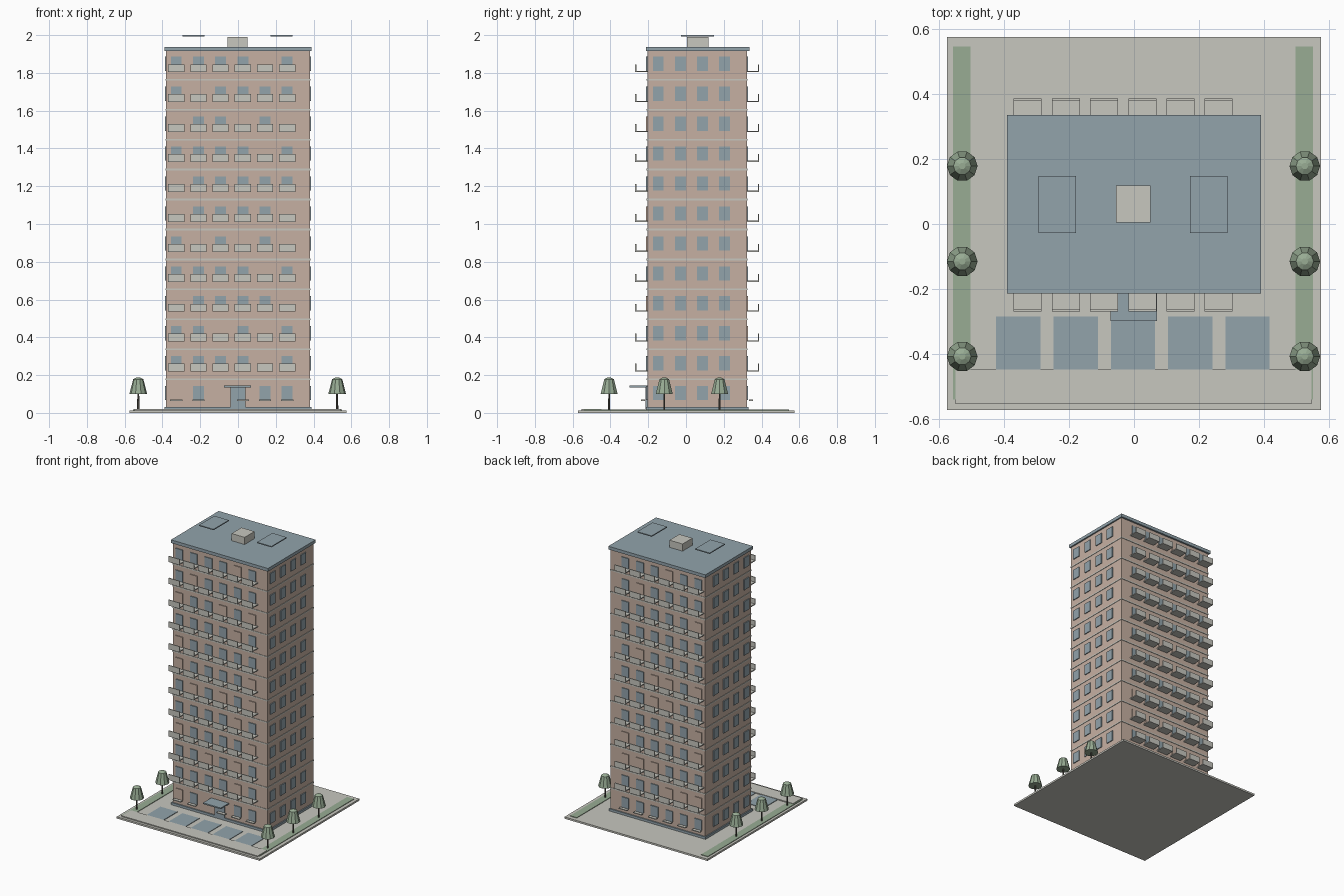
import bpy, bmesh, math, random
from mathutils import Matrix

cube = bpy.data.objects.get("Cube")
if cube:
    bpy.data.objects.remove(cube, do_unlink=True)


def material(name, rgb):
    lin = [(c / 255 / 12.92) if c < 11 else ((c / 255 + 0.055) / 1.055) ** 2.4 for c in rgb]
    m = bpy.data.materials.new(name)
    m.use_nodes = True
    m.diffuse_color = (*lin, 1)
    m.node_tree.nodes["Principled BSDF"].inputs["Base Color"].default_value = (*lin, 1)
    return m


BRICK = material("pink brick", (198, 176, 162))
STONE = material("pale concrete", (199, 199, 191))
BLUE = material("grey blue", (146, 163, 171))
GREEN = material("soft green", (152, 172, 148))
BARK = material("dark bark", (88, 84, 76))


def finish(name, bm, mat):
    mesh = bpy.data.meshes.new(name)
    bm.to_mesh(mesh)
    bm.free()
    mesh.materials.append(mat)
    ob = bpy.data.objects.new(name, mesh)
    bpy.context.collection.objects.link(ob)
    return ob


def boxes(name, mat, ranges):
    """One object made of boxes given as (x0, x1, y0, y1, z0, z1)."""
    bm = bmesh.new()
    for x0, x1, y0, y1, z0, z1 in ranges:
        move = Matrix.Translation(((x0 + x1) / 2, (y0 + y1) / 2, (z0 + z1) / 2))
        size = Matrix.Diagonal((x1 - x0, y1 - y0, z1 - z0, 1))
        bmesh.ops.create_cube(bm, size=1, matrix=move @ size)
    return finish(name, bm, mat)


# Main sizes
W, FRONT, BACK = 0.38, -0.205, 0.322
FLOORS, STEP = 12, 0.1585
COLUMNS = [-0.327 + 0.1175 * i for i in range(6)]
SIDE_ROWS = [-0.147 + 0.1168 * i for i in range(4)]
HALF = 0.029
PROUD = 0.006

# Ground, paving and lawns
boxes("ground_slab", STONE, [(-0.575, 0.575, -0.572, 0.575, 0, 0.013)])
boxes("front_path", STONE, [(-0.548, 0.545, -0.553, -0.447, 0.012, 0.02)])
boxes("lawn_strips", GREEN, [(-0.557, -0.503, -0.54, 0.545, 0.012, 0.017),
                             (0.497, 0.55, -0.54, 0.545, 0.012, 0.017)])
boxes("parking_bays", BLUE, [(c - 0.068, c + 0.068, -0.447, -0.285, 0.012, 0.017)
                             for c in (-0.356, -0.179, -0.003, 0.173, 0.349)])

# Tower, plinth, floor bands and roof
boxes("tower_walls", BRICK, [(-W, W, FRONT, BACK, 0.01, 1.92)])
boxes("plinth", BLUE, [(-0.388, 0.388, -0.213, 0.33, 0.012, 0.03)])
boxes("floor_bands", STONE, [(-W - 0.003, W + 0.003, FRONT - 0.003, BACK + 0.003,
                              0.174 + STEP * i, 0.183 + STEP * i) for i in range(FLOORS - 1)])
boxes("roof_slab", BLUE, [(-0.39, 0.39, -0.213, 0.335, 1.915, 1.938)])
boxes("roof_housing", STONE, [(-0.055, 0.05, 0.005, 0.118, 1.93, 1.99)])
boxes("roof_panels", BLUE, [(c - 0.058, c + 0.058, -0.027, 0.148, 1.993, 2.0)
                            for c in (-0.236, 0.23)])

# Windows: open ones are blue, shuttered ones match the wall
random.seed(4)
FRONT_PATTERN = ["010011", "111101", "110101", "011110", "111101", "101010",
                 "011110", "011111", "111101", "011010", "101111", "111101"]
glass, shutters, balconies, sills = [], [], [], []
for f in range(FLOORS):
    z0 = 0.067 + STEP * f
    z1 = z0 + 0.075
    for i, x in enumerate(COLUMNS):
        entrance = f == 0 and i in (2, 3)
        front_window = (x - HALF, x + HALF, FRONT - PROUD, FRONT + 0.01, z0, z1)
        back_window = (x - HALF, x + HALF, BACK - 0.01, BACK + PROUD, z0, z1)
        if not entrance:
            (glass if FRONT_PATTERN[f][i] == "1" else shutters).append(front_window)
        (glass if random.random() < 0.75 else shutters).append(back_window)
        for wall, out in ((FRONT, -1), (BACK, 1)):
            def across(a, b):
                return sorted((wall + out * a, wall + out * b))
            if f:
                # Balcony floor and front parapet
                balconies.append((x - 0.043, x + 0.043, *across(-0.005, 0.064), z0 - 0.007, z0))
                balconies.append((x - 0.043, x + 0.043, *across(0.058, 0.064), z0 - 0.007, z0 + 0.035))
            elif not (out < 0 and i == 2):
                sills.append((x - 0.032, x + 0.032, *across(0.012, 0.034), z0 - 0.003, z0 + 0.003))
    for y in SIDE_ROWS:
        for side in (-1, 1):
            x0, x1 = sorted((side * (W - 0.01), side * (W + PROUD)))
            glass.append((x0, x1, y - HALF, y + HALF, z0, z1))
boxes("windows", BLUE, glass)
boxes("shuttered_windows", BRICK, shutters)
boxes("balconies", STONE, balconies)
boxes("ground_floor_sills", STONE, sills)

# Entrance
boxes("entrance_door", BLUE, [(-0.04, 0.04, FRONT - 0.009, FRONT + 0.01, 0.02, 0.135)])
boxes("entrance_canopy", BLUE, [(-0.073, 0.07, -0.298, FRONT, 0.135, 0.144)])


# Trees: trunk and stacked tapering crown
def ring_solid(bm, x, y, profile, sides):
    rings = []
    for r, z in profile:
        rings.append([bm.verts.new((x + r * math.cos(2 * math.pi * k / sides),
                                    y + r * math.sin(2 * math.pi * k / sides), z))
                      for k in range(sides)])
    for low, high in zip(rings, rings[1:]):
        for k in range(sides):
            n = (k + 1) % sides
            bm.faces.new((low[k], low[n], high[n], high[k]))
    bm.faces.new(rings[0][::-1])
    bm.faces.new(rings[-1])


crowns, trunks = bmesh.new(), bmesh.new()
for x in (-0.528, 0.525):
    for y in (-0.407, -0.115, 0.178):
        ring_solid(trunks, x, y, [(0.006, 0.012), (0.005, 0.11)], 6)
        ring_solid(crowns, x, y, [(0.047, 0.1), (0.027, 0.178), (0.01, 0.187)], 10)
finish("tree_crowns", crowns, GREEN)
finish("tree_trunks", trunks, BARK)
